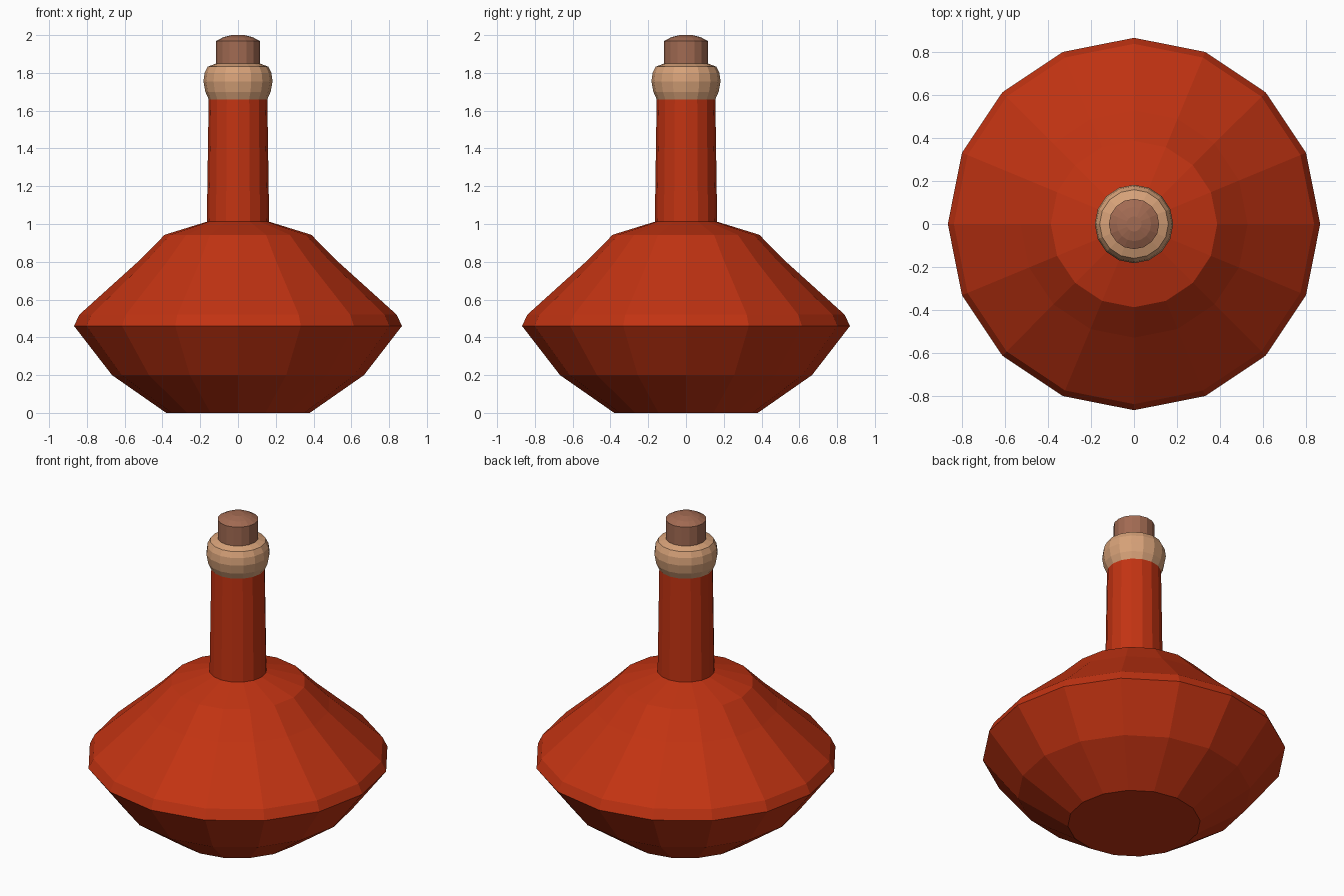
import bpy, math

if "Cube" in bpy.data.objects:
    bpy.data.objects.remove(bpy.data.objects["Cube"])

def material(name, color):
    m = bpy.data.materials.new(name)
    m.diffuse_color = (*color, 1)
    m.use_nodes = True
    m.node_tree.nodes["Principled BSDF"].inputs["Base Color"].default_value = m.diffuse_color
    return m

def lathe(name, profile, mat, sides=16):
    """Revolve (radius, z) points around z, closing both ends."""
    verts = [(r * math.cos(2 * math.pi * i / sides), r * math.sin(2 * math.pi * i / sides), z)
             for r, z in profile for i in range(sides)]
    faces = [tuple(range(sides))[::-1]]
    for k in range(len(profile) - 1):
        a, b = k * sides, (k + 1) * sides
        for i in range(sides):
            j = (i + 1) % sides
            faces.append((a + i, a + j, b + j, b + i))
    top = (len(profile) - 1) * sides
    faces.append(tuple(range(top, top + sides)))
    mesh = bpy.data.meshes.new(name)
    mesh.from_pydata(verts, [], faces)
    mesh.materials.append(mat)
    obj = bpy.data.objects.new(name, mesh)
    bpy.context.collection.objects.link(obj)
    return obj

red = material("red glass", (0.54, 0.033, 0.006))
tan = material("tan collar", (0.68, 0.36, 0.19))
brown = material("brown cork", (0.36, 0.145, 0.085))

# Wide faceted flask with its neck
lathe("flask_body", [(0.38, 0), (0.667, 0.2), (0.868, 0.46), (0.84, 0.52), (0.53, 0.8),
                     (0.388, 0.943), (0.165, 1.012), (0.155, 1.68)], red)
# Rounded collar around the mouth
lathe("neck_collar", [(0.153, 1.655), (0.173, 1.70), (0.183, 1.755), (0.177, 1.80),
                      (0.16, 1.833), (0.115, 1.85)], tan)
# Cork stopper with a domed top
lathe("cork", [(0.117, 1.8), (0.117, 1.968), (0.08, 1.988), (0.035, 2.0)], brown)
